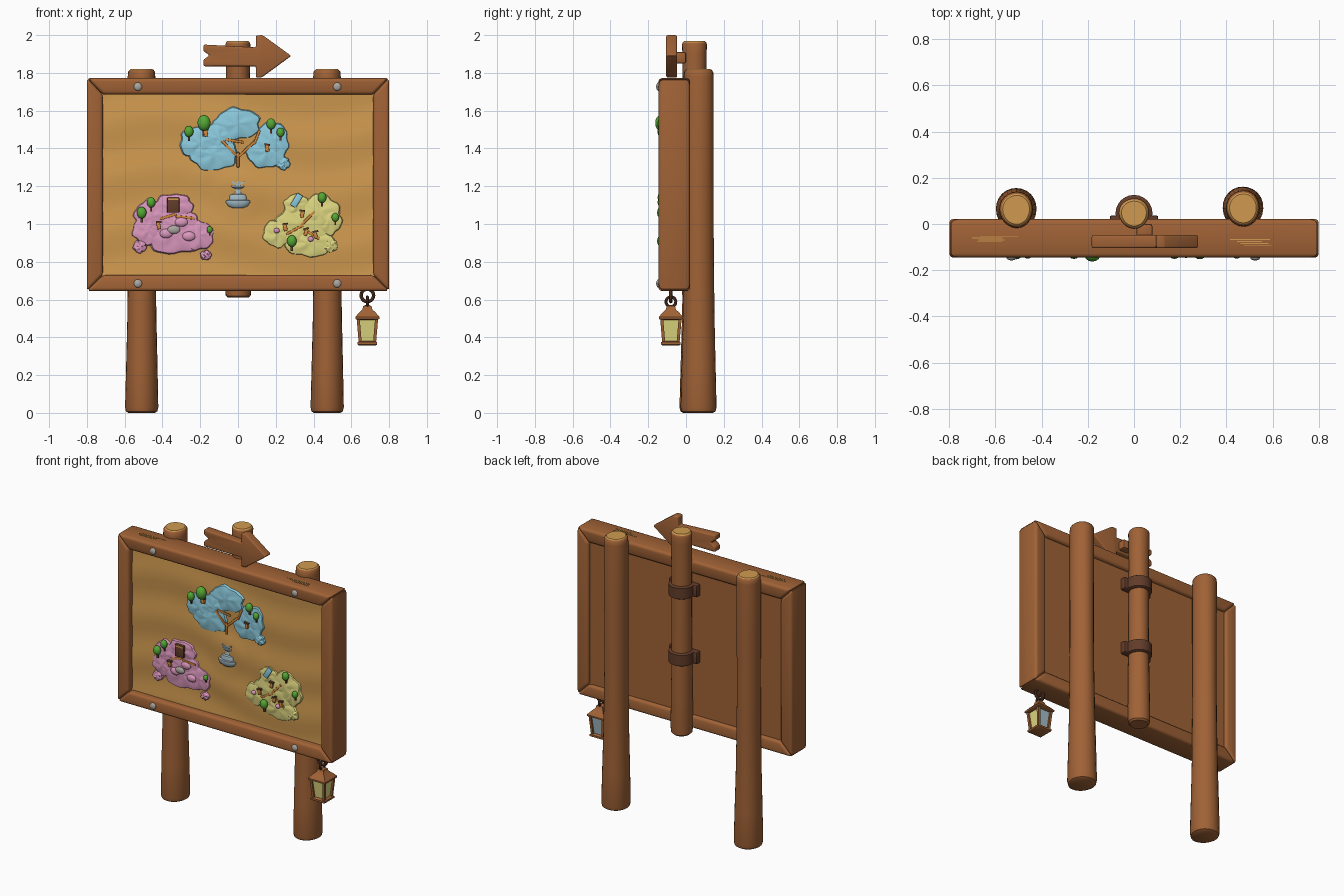
import bpy, bmesh, math, random
from mathutils import Matrix, Vector

if "Cube" in bpy.data.objects:
    bpy.data.objects.remove(bpy.data.objects["Cube"])
random.seed(4)


def material(name, rgb):
    m = bpy.data.materials.new(name)
    lin = [((c / 255 + 0.055) / 1.055) ** 2.4 for c in rgb]
    m.diffuse_color = (*lin, 1)
    m.use_nodes = True
    m.node_tree.nodes["Principled BSDF"].inputs["Base Color"].default_value = m.diffuse_color
    return m


WOOD = material("brown wood", (160, 98, 54))
TAN = material("tan wood", (208, 154, 80))
DARK = material("dark brown", (98, 60, 42))
BLUE = material("map blue", (140, 203, 222))
PINK = material("map pink", (220, 152, 190))
YELLOW = material("pale yellow", (222, 214, 128))
GREEN = material("leaf green", (84, 168, 52))
GREY = material("bolt grey", (172, 166, 160))
STONE = material("blue grey stone", (164, 188, 198))
ORANGE = material("path orange", (214, 138, 62))


def finish(name, bm, *mats):
    bmesh.ops.recalc_face_normals(bm, faces=bm.faces)
    me = bpy.data.meshes.new(name)
    bm.to_mesh(me)
    bm.free()
    for m in mats:
        me.materials.append(m)
    ob = bpy.data.objects.new(name, me)
    bpy.context.collection.objects.link(ob)
    return ob


def bevel(bm, width, seg=3):
    bmesh.ops.bevel(bm, geom=bm.edges[:], offset=width, segments=seg, profile=0.5, affect='EDGES')


def plate(name, pts, y0, y1, mat, bev=0.0):
    """Outline in x,z extruded along y."""
    bm = bmesh.new()
    f = bm.faces.new([bm.verts.new((x, y0, z)) for x, z in pts])
    r = bmesh.ops.extrude_face_region(bm, geom=[f])
    for v in r["geom"]:
        if isinstance(v, bmesh.types.BMVert):
            v.co.y = y1
    bmesh.ops.recalc_face_normals(bm, faces=bm.faces)
    if bev:
        bevel(bm, bev)
    return finish(name, bm, mat)


def box(name, loc, size, mat, tilt=0.0, bev=0.0):
    bm = bmesh.new()
    bmesh.ops.create_cube(bm, size=1)
    bmesh.ops.scale(bm, vec=size, verts=bm.verts)
    if bev:
        bevel(bm, bev, 2)
    bmesh.ops.transform(bm, matrix=Matrix.Translation(loc) @ Matrix.Rotation(tilt, 4, 'Y'), verts=bm.verts)
    return finish(name, bm, mat)


def lathe(name, x, y, prof, mats, n=24, ys=1.0, wob=0.0, rot=0.0, topz=None):
    """Stack of (z, r) rings; faces above topz use the second material."""
    bm = bmesh.new()
    rings = []
    for z, r in prof:
        ring = []
        for i in range(n):
            a = 2 * math.pi * i / n + rot
            q = r * (1 + wob * math.sin(3 * a + 3 * z))
            ring.append(bm.verts.new((x + q * math.cos(a), y + ys * q * math.sin(a), z)))
        rings.append(ring)
    for a, b in zip(rings, rings[1:]):
        for i in range(n):
            bm.faces.new((a[i], a[(i + 1) % n], b[(i + 1) % n], b[i]))
    bm.faces.new(rings[0])
    bm.faces.new(rings[-1])
    if topz is not None:
        for f in bm.faces:
            f.material_index = int(f.calc_center_median().z > topz)
    return finish(name, bm, *mats)


def ball(name, loc, size, mat):
    bm = bmesh.new()
    bmesh.ops.create_uvsphere(bm, u_segments=14, v_segments=9, radius=1)
    bmesh.ops.transform(bm, matrix=Matrix.Translation(loc) @ Matrix.Diagonal((*size, 1)), verts=bm.verts)
    return finish(name, bm, mat)


def ring(name, loc, R, r, mat, turn):
    bm = bmesh.new()
    M = Matrix.Translation(loc) @ Matrix.Rotation(turn, 4, 'Z')
    vs = [[bm.verts.new(M @ Vector(((R + r * math.cos(b)) * math.cos(a), r * math.sin(b),
           (R + r * math.cos(b)) * math.sin(a)))) for b in [k * math.pi / 4 for k in range(8)]]
          for a in [k * math.pi / 10 for k in range(20)]]
    for i in range(20):
        for j in range(8):
            bm.faces.new((vs[i][j], vs[i][(j + 1) % 8], vs[(i + 1) % 20][(j + 1) % 8], vs[(i + 1) % 20][j]))
    return finish(name, bm, mat)


# posts with pale cut tops
for side, x, y in (("left", -0.51, 0.062), ("right", 0.472, 0.068)):
    lathe(side + "_post", x, y, [(0, .07), (.008, .083), (.03, .088), (.25, .083), (.5, .077), (.8, .073),
          (1.1, .071), (1.4, .072), (1.78, .073), (1.805, .071), (1.815, .064), (1.82, .058)],
          (WOOD, TAN), ys=1.08, wob=.015, topz=1.816)
lathe("centre_pole", 0, 0.046, [(.61, .055), (.62, .066), (.66, .069), (.9, .066), (1.2, .062), (1.6, .062),
      (1.9, .064), (1.95, .066), (1.962, .062), (1.97, .054)], (WOOD, TAN), wob=.02, topz=1.963)

# straps holding the centre pole
for z in (1.13, 1.58):
    lathe("strap_band", 0, 0.046, [(z - .042, .07), (z - .036, .08), (z + .036, .08), (z + .042, .07)], (DARK,))
    box("strap_flange", (0, 0.012, z), (.21, .05, .08), DARK, bev=.008)

# mitred frame
outer = [(-.8, .645), (.8, .645), (.8, 1.772), (-.8, 1.772)]
inner = [(-.715, .73), (.715, .73), (.715, 1.685), (-.715, 1.685)]
for i, nm in enumerate(("bottom", "right", "top", "left")):
    j = (i + 1) % 4
    plate(nm + "_frame_beam", [outer[i], outer[j], inner[j], inner[i]], -.146, .022, WOOD, .018)

# carved front panel with gentle relief, and back panel
bm = bmesh.new()
NX, NZ = 60, 44
grid = []
for i in range(NX + 1):
    col = []
    for k in range(NZ + 1):
        x, z = -.735 + 1.47 * i / NX, .71 + .995 * k / NZ
        d = math.hypot(x, z - 1.15)
        y = -.103 - .004 * math.sin(z * 22 + 1.5 * math.sin(x * 4)) - .005 * math.exp(-(d / .13) ** 6)
        y -= .005 * math.exp(-(d / .27) ** 6)
        col.append(bm.verts.new((x, y, z)))
    grid.append(col)
for i in range(NX):
    for k in range(NZ):
        bm.faces.new((grid[i][k], grid[i + 1][k], grid[i + 1][k + 1], grid[i][k + 1]))
finish("map_panel", bm, TAN)
box("back_panel", (0, -.04, 1.207), (1.46, .08, .985), WOOD)

# bolts
for x in (-.53, .525):
    for z in (.685, 1.727):
        ball("bolt", (x, -.146, z), (.022, .012, .022), GREY)

# pale scratches on the top beam
for x0, y0 in ((-.61, -.065), (.52, -.08)):
    for k in range(4):
        box("scratch", (x0 + random.uniform(-.03, .03), y0 + .008 * k - .012, 1.772),
            (random.uniform(.1, .18), .004, .004), TAN)

# arrow sign
plate("arrow_sign", [(-.183, 1.835), (.095, 1.835), (.095, 1.775), (.125, 1.775), (.282, 1.89), (.13, 2.0),
      (.095, 1.998), (.095, 1.935), (-.183, 1.95), (-.183, 1.915), (-.15, 1.893), (-.183, 1.87)],
      -.105, -.047, WOOD, .009)
box("arrow_bracket", (.045, -.035, 1.88), (.07, .07, .06), WOOD, bev=.01)


# map islands from overlapping low domes
def blob(name, x, z, rx, rz, mat, h=.024):
    bm = bmesh.new()
    n, p, q = 36, random.uniform(0, 6), random.uniform(0, 6)
    prev = None
    for t, k in ((1, 0), (.94, .6), (.75, .8), (.45, .85), (.2, 1)):
        cur = []
        for i in range(n):
            a = 2 * math.pi * i / n
            f = t * (1 + .06 * math.sin(5 * a + p) + .04 * math.sin(9 * a + q))
            hh = h * k * (1 + .12 * math.sin(4 * a + q + 5 * t))
            cur.append(bm.verts.new((x + rx * f * math.cos(a), -.1 - hh, z + rz * f * math.sin(a))))
        if prev:
            for i in range(n):
                bm.faces.new((prev[i], prev[(i + 1) % n], cur[(i + 1) % n], cur[i]))
        prev = cur
    bm.faces.new(prev)
    return finish(name, bm, mat)


for nm, mat, blobs in (
    ("blue_island", BLUE, ((-.005, 1.53, .125, .085), (-.13, 1.37, .13, .09), (-.2, 1.43, .11, .09),
                           (-.1, 1.46, .08, .08), (.15, 1.38, .11, .085), (.18, 1.44, .09, .1), (.24, 1.32, .036, .034))),
    ("pink_island", PINK, ((-.34, 1.095, .105, .065), (-.46, 1.04, .09, .09), (-.48, .97, .08, .08),
                           (-.34, .94, .16, .1), (-.21, .94, .085, .08), (-.34, 1.0, .15, .08),
                           (-.52, .88, .036, .034), (-.17, .835, .03, .026))),
    ("yellow_island", YELLOW, ((.34, 1.0, .14, .12), (.43, 1.06, .11, .1), (.38, .9, .14, .075),
                               (.21, .95, .08, .075), (.31, 1.1, .07, .06), (.48, 1.02, .07, .08),
                               (.49, .885, .038, .036)))):
    for b in blobs:
        blob(nm, *b, mat)
for x, z in ((-.38, .95), (-.26, .935), (-.3, 1.01)):
    ball("pink_hill", (x, -.122, z), (.035, .015, .025), PINK)

# paths on the islands
for x, z, l, t in ((-.045, 1.40, .11, .8), (.045, 1.395, .11, -.75), (-.02, 1.44, .1, 0.15), (.1, 1.46, .08, -1.2),
                   (0, 1.34, .08, 1.57), (-.28, 1.035, .1, .1), (-.37, 1.04, .09, -.3), (.3, .97, .1, -.5),
                   (.37, 1.03, .1, -.8), (.4, .94, .07, .6)):
    box("path", (x, -.122, z), (l, .009, .014), ORANGE, t, .003)

# small trees
for x, z, s in ((-.18, 1.535, 1.35), (-.26, 1.49, .95), (.175, 1.53, .95), (.225, 1.485, .8), (-.46, 1.115, .9),
                (-.51, 1.06, 1), (.445, 1.14, .9), (.515, 1.035, .75), (.285, .91, 1), (-.15, .97, .6)):
    ball("tree_crown", (x, -.124 - .008 * s, z), (.026 * s, .021 * s, .031 * s), GREEN)
    box("tree_trunk", (x, -.124, z - .038 * s), (.012 * s, .012, .03 * s), DARK)

# little buildings and props
box("dark_house", (-.343, -.126, 1.1), (.065, .024, .08), DARK, bev=.004)
box("house_lintel", (-.343, -.136, 1.132), (.055, .01, .01), TAN)
for x, z in ((.155, 1.4), (-.17, 1.48), (.36, .955), (.41, .94), (.34, 1.05), (.25, .98), (-.42, .99)):
    box("hut", (x, -.125, z), (.02, .02, .035), ORANGE, random.uniform(-.4, .4), .003)
    box("hut_roof", (x, -.127, z + .02), (.03, .022, .01), DARK, random.uniform(-.4, .4))
box("blue_pond", (.31, -.126, 1.125), (.035, .012, .075), BLUE, .55, .005)
for x, z in ((.205, .965), (.385, .92)):
    ball("flower", (x, -.126, z), (.016, .012, .014), PINK)
ball("pale_rock", (-.34, -.13, .97), (.035, .012, .022), GREY)

# fountain in the middle of the map
lathe("fountain", 0, -.112, [(1.085, .03), (1.095, .052), (1.115, .065), (1.125, .064), (1.128, .045), (1.145, .045),
      (1.155, .04), (1.16, .018), (1.185, .014), (1.195, .035), (1.203, .035), (1.205, .012), (1.225, .012),
      (1.238, .004)], (STONE,), ys=.42)
for s in (-1, 1):
    box("fountain_spout", (s * .018, -.118, 1.215), (.035, .012, .009), STONE, s * -.5)

# hanging lantern
LX, LY, Q, R2 = .685, -.08, math.pi / 4, math.sqrt(2)
ring("lantern_hook", (LX, LY, .622), .033, .009, DARK, 0)
ring("lantern_loop", (LX, LY, .588), .026, .008, DARK, math.pi / 2)
lathe("lantern_roof", LX, LY, [(.492, .052 * R2), (.498, .064 * R2), (.508, .064 * R2), (.53, .045 * R2),
      (.548, .026 * R2), (.565, .022 * R2), (.57, .012 * R2)], (WOOD,), n=4, rot=Q)
lathe("lantern_base", LX, LY, [(.358, .046 * R2), (.362, .052 * R2), (.374, .052 * R2), (.38, .042 * R2)],
      (WOOD,), n=4, rot=Q)
glass = lathe("lantern_glass", LX, LY, [(.375, .034 * R2), (.495, .046 * R2)], (YELLOW, STONE), n=4, rot=Q)
for p in glass.data.polygons:
    p.material_index = int(p.normal.y > .5 or p.normal.x < -.5)
for sx in (-1, 1):
    for sy in (-1, 1):
        bm = bmesh.new()
        bmesh.ops.create_cube(bm, size=1)
        for v in bm.verts:
            w = .049 if v.co.z > 0 else .038
            v.co = (LX + sx * w + v.co.x * .016, LY + sy * w + v.co.y * .016, .437 + v.co.z * .13)
        finish("lantern_corner", bm, WOOD)

# smooth shading with sharp edges kept
bpy.ops.object.select_all(action='SELECT')
bpy.context.view_layer.objects.active = glass
bpy.ops.object.shade_smooth_by_angle(angle=math.radians(35))
